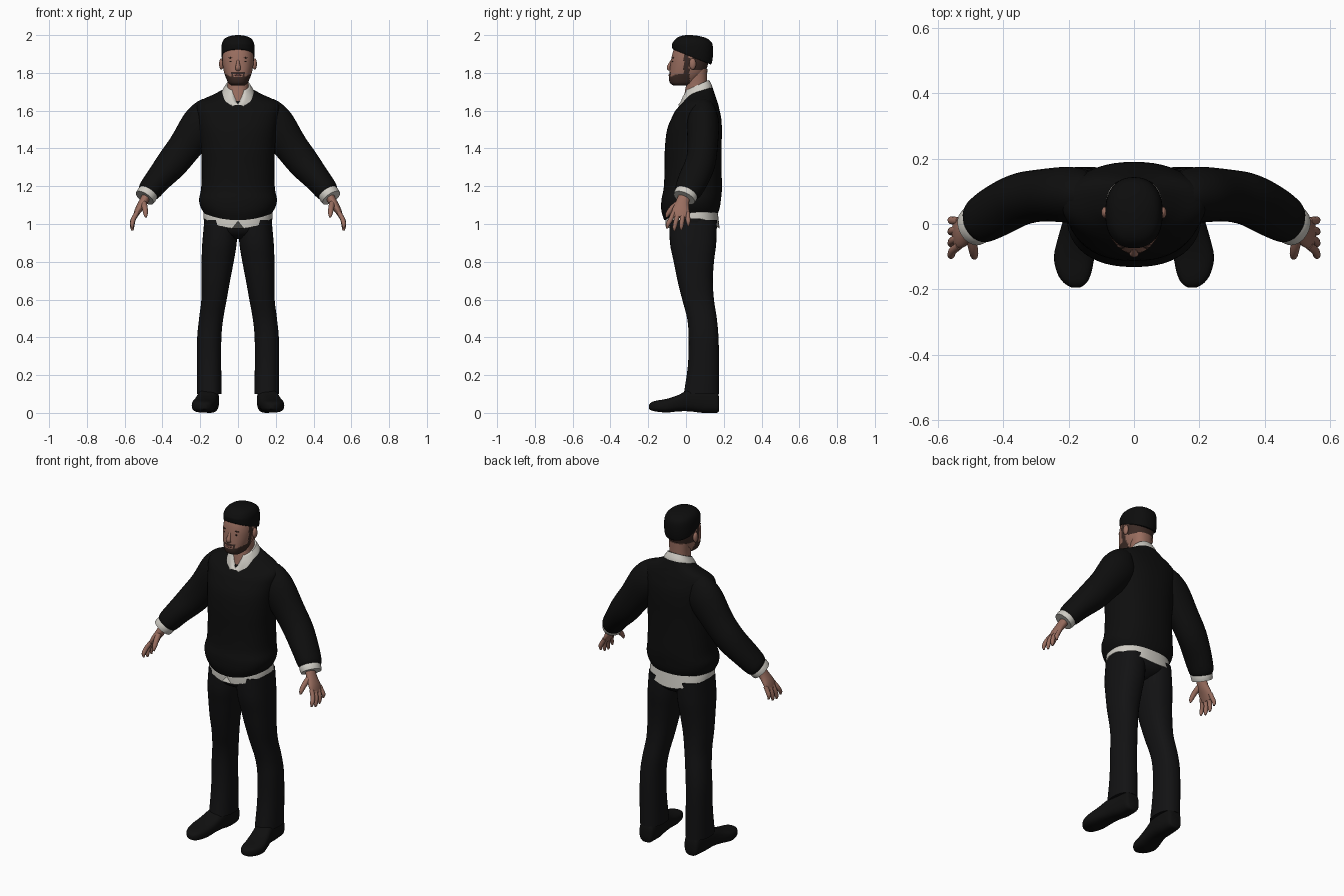
import bpy, bmesh, math
from mathutils import Vector

if "Cube" in bpy.data.objects:
    bpy.data.objects.remove(bpy.data.objects["Cube"], do_unlink=True)


def material(name, r, g, b):
    m = bpy.data.materials.new(name)
    m.use_nodes = True
    m.diffuse_color = (r, g, b, 1)
    node = m.node_tree.nodes["Principled BSDF"]
    node.inputs["Base Color"].default_value = (r, g, b, 1)
    node.inputs["Roughness"].default_value = 0.9
    return m


SKIN = material("skin", .32, .155, .115)
BEARD = material("dark_brown_stubble", .045, .024, .019)
LIPS = material("lips", .2, .08, .068)
HAIR = material("black_hair", .004, .004, .004)
SWEATER = material("black_sweater", .0045, .0045, .0045)
TROUSERS = material("black_trousers", .006, .006, .0065)
SHOES = material("black_shoes", .005, .005, .005)
SHIRT = material("off_white_shirt", .62, .6, .55)
EYES = material("dark_eyes", .02, .012, .01)


def finish(name, bm, mat):
    bmesh.ops.recalc_face_normals(bm, faces=bm.faces)
    mesh = bpy.data.meshes.new(name)
    bm.to_mesh(mesh)
    bm.free()
    obj = bpy.data.objects.new(name, mesh)
    bpy.context.collection.objects.link(obj)
    mesh.materials.append(mat)
    bpy.ops.object.select_all(action='DESELECT')
    obj.select_set(True)
    bpy.context.view_layer.objects.active = obj
    bpy.ops.object.shade_smooth_by_angle(angle=math.radians(50))
    return obj


def spline(rows, sub):
    """Catmull-Rom interpolation of parameter rows."""
    rows = [Vector(r) for r in rows]
    out = []
    for i in range(len(rows) - 1):
        b, c = rows[i], rows[i + 1]
        a, d = rows[max(i - 1, 0)], rows[min(i + 2, len(rows) - 1)]
        for k in range(sub):
            t = k / sub
            out.append(b + (c - a) * (t / 2) + (a * 2 - b * 5 + c * 4 - d) * (t * t / 2)
                       + (b * 3 - a - c * 3 + d) * (t ** 3 / 2))
    return out + [rows[-1]]


def outline(seg, power):
    """Unit superellipse, starting at the front."""
    pts = []
    for i in range(seg):
        a = math.tau * i / seg - math.pi / 2
        c, s = math.cos(a), math.sin(a)
        pts.append((math.copysign(abs(c) ** (2 / power), c), math.copysign(abs(s) ** (2 / power), s)))
    return pts


def skin(name, rings, mat):
    bm = bmesh.new()
    loops = [[bm.verts.new(p) for p in ring] for ring in rings]
    n = len(loops[0])
    for lo, hi in zip(loops, loops[1:]):
        for i in range(n):
            j = (i + 1) % n
            bm.faces.new((lo[i], lo[j], hi[j], hi[i]))
    bm.faces.new(loops[0])
    bm.faces.new(loops[-1])
    return finish(name, bm, mat)


def stack(name, rows, mat, cx=False, side=1, seg=48, power=2.3, sub=4, lift=None):
    """Upright loft; rows are height, half width, front, back and optional centre x."""
    rings = []
    for r in spline(rows, sub):
        z, w, front, back = r[:4]
        mid = r[4] if cx else 0
        ring = []
        for u, v in outline(seg, power):
            x, y = mid + u * w, (front + back) / 2 + v * (back - front) / 2
            ring.append((x * side, y, z + (lift(x, y, z) if lift else 0)))
        rings.append(ring)
    return skin(name, rings, mat)


def tube(name, rows, mat, side=1, seg=20, sub=4):
    """Limb loft; rows are x, y, z, depth radius and thickness radius."""
    path = spline(rows, sub)
    rings = []
    for i, r in enumerate(path):
        t = (path[min(i + 1, len(path) - 1)] - path[max(i - 1, 0)])
        t = Vector(t[:3]).normalized()
        b = Vector((0, 1, 0))
        b = (b - t * b.dot(t)).normalized()
        n = t.cross(b)
        ring = [Vector(r[:3]) + b * (u * r[3]) + n * (v * r[4]) for u, v in outline(seg, 2)]
        rings.append([(p.x * side, p.y, p.z) for p in ring])
    return skin(name, rings, mat)


def ball(name, centre, radii, mat):
    bm = bmesh.new()
    bmesh.ops.create_uvsphere(bm, u_segments=16, v_segments=10, radius=1)
    for v in bm.verts:
        v.co = [c + k * r for c, k, r in zip(centre, v.co, radii)]
    return finish(name, bm, mat)


def clamp(v):
    return max(0, min(1, v))


# Sweater body with a drooping hem and a neckline higher at the back
def sweater_lift(x, y, z):
    dip = (.04 if y < .03 else .012) * clamp(1 - (x / .19) ** 2) * clamp((1.13 - z) / .07)
    return (y - .06) * .3 * clamp((z - 1.6) / .1) - dip


stack("sweater_body", [
    (1.06, .18, -.115, .165), (1.09, .198, -.13, .178), (1.13, .206, -.13, .185),
    (1.19, .195, -.118, .19), (1.3, .192, -.113, .188), (1.4, .196, -.112, .188),
    (1.5, .205, -.1, .19), (1.57, .215, -.072, .185), (1.62, .22, -.045, .172),
    (1.65, .2, -.025, .16), (1.675, .14, -.01, .15), (1.7, .085, 0, .14)],
    SWEATER, lift=sweater_lift)


# Shirt tail with a split at the front
def tail_lift(x, y, z):
    low = clamp((1.1 - z) / .07)
    split = .04 if abs(x) < .008 and y < 0 else 0
    return low * (split - .055 * clamp(1 - (x / .183) ** 2))


stack("shirt_tail", [(1.03, .184, -.108, .178), (1.06, .182, -.108, .172), (1.12, .17, -.1, .16)],
      SHIRT, lift=tail_lift)


# Collar with two points and an open throat
def collar_lift(x, y, z):
    dz = (y - .06) * .45
    if y < .03:
        dz -= .022 * clamp(1 - abs(abs(x) - .045) / .025) * clamp((1.71 - z) / .03)
        dz -= .05 * clamp(1 - abs(x) / .035) * clamp((z - 1.68) / .04)
    return dz


stack("shirt_collar", [(1.675, .09, -.04, .142), (1.7, .085, -.028, .137), (1.735, .064, -.006, .122)],
      SHIRT, lift=collar_lift)

# Trouser seat
stack("trouser_seat", [(.92, .03, -.03, .1), (.95, .12, -.075, .15), (1, .178, -.09, .166),
                       (1.1, .175, -.09, .16)], TROUSERS)

# Neck, and head with stubble chosen by region
stack("neck", [(1.62, .075, -.02, .125), (1.69, .062, -.008, .12), (1.74, .056, 0, .112),
               (1.82, .06, 0, .113)], SKIN)
head = stack("head", [
    (1.733, .034, -.065, .01), (1.745, .05, -.083, .045), (1.77, .062, -.091, .075),
    (1.8, .073, -.088, .1), (1.84, .081, -.083, .115), (1.88, .084, -.077, .125),
    (1.92, .08, -.066, .125), (1.96, .066, -.045, .105), (1.98, .04, -.02, .07)],
    SKIN, seg=80, sub=7)
head.data.materials.append(BEARD)
for f in head.data.polygons:
    x, y, z = f.center
    edge = 1.778 + .5 * max(0, abs(x) - .035)
    chin = y < .02 and z < edge
    moustache = abs(x) < .036 and y < 0 and 1.797 < z < 1.804
    goatee_side = .026 < abs(x) < .036 and y < 0 and z < 1.804
    sideburn = -.012 < y < .018 and z < 1.9
    fade = y > .035 and 1.815 < z
    f.material_index = int(chin or moustache or goatee_side or sideburn or fade)


# Cropped hair, hairline falling to the back
def hair_lift(x, y, z):
    return -.4 * (y - .03) * clamp((1.96 - z) / .075)


stack("hair", [(1.885, .085, -.067, .13), (1.89, .087, -.072, .136), (1.92, .088, -.074, .143),
               (1.955, .085, -.072, .14), (1.98, .072, -.055, .115), (1.994, .045, -.03, .075),
               (2, .012, 0, .03)], HAIR, lift=hair_lift)

# Nose and mouth
tube("nose", [(0, -.07, 1.872, .006, .007), (0, -.083, 1.85, .008, .009),
              (0, -.092, 1.828, .01, .014), (0, -.086, 1.815, .008, .012)], SKIN)
ball("mouth", (0, -.086, 1.788), (.022, .007, .006), LIPS)

for side, word in ((1, "left"), (-1, "right")):
    # Face details
    ball(word + "_eye", (side * .034, -.069, 1.86), (.012, .006, .005), EYES)
    ball(word + "_eyebrow", (side * .035, -.067, 1.88), (.018, .007, .003), BEARD)
    ball(word + "_ear", (side * .088, .035, 1.847), (.012, .018, .03), SKIN)

    # Sleeve and cuff
    tube(word + "_sleeve", [
        (.13, .09, 1.585, .06, .08), (.155, .09, 1.575, .075, .095), (.2, .09, 1.52, .085, .104),
        (.28, .088, 1.41, .08, .09), (.35, .075, 1.32, .08, .084), (.42, .04, 1.238, .08, .07),
        (.468, .012, 1.178, .072, .062), (.482, .003, 1.16, .058, .05)], SWEATER, side, seg=32)
    tube(word + "_cuff", [(.455, .015, 1.19, .055, .048), (.48, 0, 1.158, .063, .056),
                          (.494, -.01, 1.138, .06, .054)], SHIRT, side, seg=32)

    # Hand
    tube(word + "_palm", [(.478, -.005, 1.16, .03, .024), (.505, -.02, 1.11, .036, .023),
                          (.53, -.028, 1.07, .046, .018), (.547, -.032, 1.035, .042, .011)],
         SKIN, side)
    tips = (("index", .978), ("middle", .965), ("ring", .97), ("little", .99))
    for i, (finger, tip) in enumerate(tips):
        y = -.066 + .025 * i
        spread = -.03 + .011 * i
        tube(f"{word}_{finger}_finger", [
            (.535, y, 1.06, .012, .012), (.554, y + spread / 2, 1.025, .0125, .0125),
            (.56, y + spread, tip + .02, .011, .011), (.558, y + spread * 1.1, tip, .005, .005)],
            SKIN, side, seg=12)
    tube(word + "_thumb", [(.5, -.035, 1.115, .016, .016), (.493, -.072, 1.085, .015, .015),
                           (.489, -.096, 1.055, .012, .012), (.488, -.104, 1.035, .005, .005)],
         SKIN, side, seg=12)

    # Trouser leg
    stack(word + "_trouser_leg", [
        (1.02, .088, -.088, .163, .09), (.9, .091, -.085, .16, .098), (.8, .085, -.065, .148, .108),
        (.7, .076, -.045, .142, .118), (.6, .067, -.02, .148, .127), (.5, .064, .006, .163, .142),
        (.4, .064, .014, .172, .152), (.25, .064, .01, .175, .153), (.1, .066, -.012, .175, .152)],
        TROUSERS, cx=True, side=side, seg=32)

    # Shoe, lofted from heel to toe
    rings = []
    for y, mid, w, top, low in spline([
            (.175, .15, .03, .08, .01), (.16, .15, .045, .12, 0), (.09, .152, .052, .13, 0),
            (.02, .16, .055, .125, .008), (-.04, .172, .06, .095, .008), (-.1, .183, .062, .075, .002),
            (-.15, .183, .052, .066, .006), (-.18, .18, .035, .058, .012),
            (-.195, .178, .012, .045, .02)], 4):
        low = max(low, 0)
        rings.append([(side * (mid + u * w), y, (top + low) / 2 + v * (top - low) / 2)
                      for u, v in outline(28, 2.8)])
    skin(word + "_shoe", rings, SHOES)
